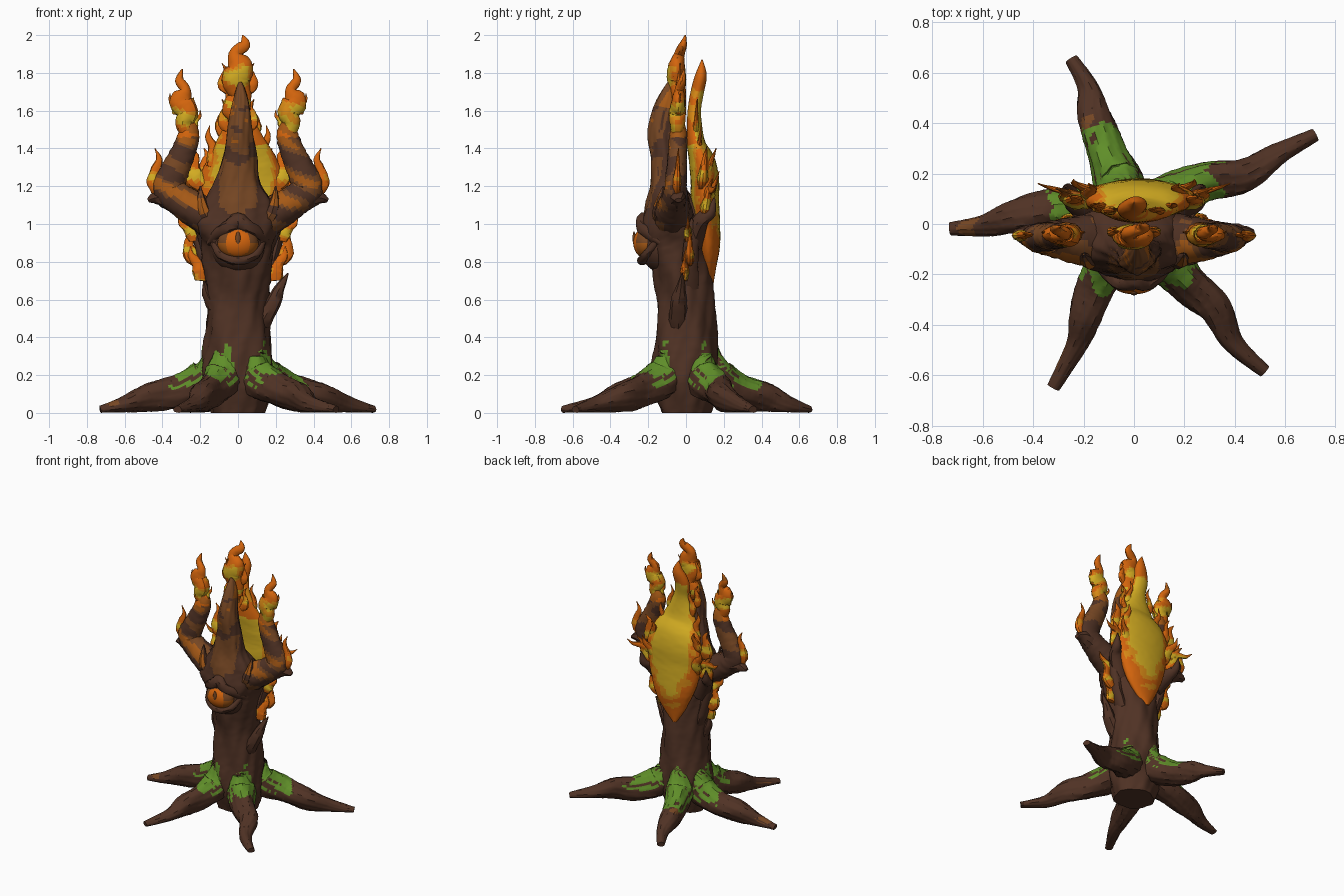
import bpy, math, random
from mathutils import Vector

random.seed(4)
if "Cube" in bpy.data.objects:
    bpy.data.objects.remove(bpy.data.objects["Cube"])


def material(name, r, g, b):
    m = bpy.data.materials.new(name)
    m.use_nodes = True
    m.diffuse_color = (r, g, b, 1)
    m.node_tree.nodes["Principled BSDF"].inputs["Base Color"].default_value = (r, g, b, 1)
    return m


MATS = [material("bark", .08, .032, .018), material("light_bark", .18, .062, .017),
        material("ember", .38, .1, .008), material("orange_flame", .66, .13, .004),
        material("amber_flame", .68, .25, .008), material("yellow_flame", .66, .42, .016),
        material("moss", .115, .27, .022)]
BARK, LIGHT, EMBER, ORANGE, AMBER, YELLOW, MOSS = range(7)


def noise(c, scale):
    """Smooth blotches between about -1 and 1."""
    x, y, z = c * scale
    return (math.sin(x + 1.7 * z) + math.sin(1.3 * y - z + 2) + math.sin(1.9 * z + .6 * x - y)) / 2.2


def finish(ob, rule, angle=40):
    for m in MATS:
        ob.data.materials.append(m)
    for p in ob.data.polygons:
        p.material_index = rule(p.center, p.normal) if callable(rule) else rule
    bpy.context.view_layer.objects.active = ob
    bpy.ops.object.select_all(action="DESELECT")
    ob.select_set(True)
    bpy.ops.object.shade_smooth_by_angle(angle=math.radians(angle))


def spline(points, steps):
    """Catmull-Rom through rows of (x, y, z, width, depth)."""
    rows = [points[0], *points, points[-1]]
    out = []
    for i in range(1, len(rows) - 2):
        for k in range(steps):
            t = k / steps
            out.append([.5 * (2 * q + (r - p) * t + (2 * p - 5 * q + 4 * r - s) * t * t
                              + (3 * q - p - 3 * r + s) * t ** 3)
                        for p, q, r, s in zip(*rows[i - 1:i + 3])])
    return out + [points[-1]]


def tube(name, points, rule, sides=10, steps=4, ref=(0, 1, 0), rough=.06, flutes=0, lobe=0, angle=40):
    """Skin an uneven tube along a smooth path."""
    rows = spline(points, steps)
    ref = Vector(ref)
    verts, faces = [], []
    for i, row in enumerate(rows):
        ahead, behind = rows[min(i + 1, len(rows) - 1)], rows[max(i - 1, 0)]
        along = (Vector(ahead[:3]) - Vector(behind[:3])).normalized()
        side = ref.cross(along).normalized()
        up = along.cross(side)
        for k in range(sides):
            a = math.tau * k / sides
            grow = 1 + random.uniform(-rough, rough)
            if flutes:
                turn = i / steps
                grow += lobe * math.sin(flutes * a + turn * 2) + lobe * .5 * math.sin(11 * a - turn * 3)
            v = Vector(row[:3]) + (side * math.cos(a) * max(row[3], .003)
                                   + up * math.sin(a) * max(row[4], .003)) * grow
            v.z = max(v.z, 0)
            verts.append(v)
    for i in range(len(rows) - 1):
        for k in range(sides):
            n = (k + 1) % sides
            faces.append((i * sides + k, i * sides + n, (i + 1) * sides + n, (i + 1) * sides + k))
    last = (len(rows) - 1) * sides
    faces += [tuple(reversed(range(sides))), tuple(range(last, last + sides))]
    me = bpy.data.meshes.new(name)
    me.from_pydata(verts, [], faces)
    me.update()
    ob = bpy.data.objects.new(name, me)
    bpy.context.collection.objects.link(ob)
    finish(ob, rule, angle)


def ball(name, loc, size, rule):
    bpy.ops.mesh.primitive_uv_sphere_add(segments=40, ring_count=28, location=loc)
    ob = bpy.context.object
    ob.name = name
    ob.scale = size
    bpy.ops.object.transform_apply(location=True)
    finish(ob, rule)


# trunk, rising into the tall front spike, with moss creeping up above each root
def trunk_rule(c, n):
    blot = noise(c, 22)
    if c.z < .5:
        crest = .12 + .24 * math.cos(5 * (math.atan2(c.y, c.x) - .58)) + .03 * noise(c, 50)
        return MOSS if .15 < c.z < crest else BARK
    if c.z > 1.62:
        return EMBER if blot > -.2 else LIGHT
    if c.z > 1.4:
        return (EMBER if blot > .6 else LIGHT) if blot > -.1 and n.y < .2 else BARK
    if c.z > 1.02 and n.y < -.3 and abs(c.x) < .1 and blot > -.4:
        return LIGHT
    return BARK


trunk = [(0, 0, 0, .14, .13), (0, 0, .14, .18, .17), (0, 0, .27, .185, .175), (0, 0, .42, .172, .16),
         (0, 0, .6, .162, .15), (0, -.02, .76, .175, .155), (0, -.035, .9, .2, .165),
         (0, -.065, 1.02, .235, .165), (0, -.09, 1.12, .18, .125), (0, -.105, 1.22, .12, .085),
         (.01, -.115, 1.36, .088, .072), (.01, -.13, 1.5, .065, .07), (.015, -.105, 1.65, .042, .05),
         (.01, -.08, 1.77, .005, .005)]
tube("trunk", trunk, trunk_rule, sides=64, steps=9, rough=.012, flutes=5, lobe=.04)


# gnarled roots with mossy shoulders
def root_rule(c, n):
    reach = math.hypot(c.x, c.y)
    if n.z > .25 and .12 < reach < .335 + .2 * c.y + .04 * noise(c, 35) and c.z > .12:
        return MOSS
    return LIGHT if c.x < -.1 and n.z > .3 and reach > .3 and noise(c, 19) > .75 else BARK


ROOTS = {"right_root": [(-.15, .04), (-.3, .06), (-.47, .03), (-.6, -.005), (-.73, -.02)],
         "back_root": [(-.05, .15), (-.11, .28), (-.16, .43), (-.18, .54), (-.25, .655)],
         "back_left_root": [(.13, .09), (.28, .17), (.44, .195), (.58, .28), (.72, .355)],
         "front_left_root": [(.1, -.11), (.21, -.23), (.32, -.33), (.39, -.47), (.52, -.585)],
         "front_right_root": [(-.08, -.12), (-.14, -.23), (-.19, -.36), (-.23, -.48), (-.32, -.65)]}
PROFILE = [(.2, .095, .1), (.12, .078, .085), (.085, .064, .075), (.045, .042, .042), (.018, .025, .018)]
for name, path in ROOTS.items():
    x, y = path[0]
    rows = [(x * .85, y * .85, .36, .03, .04)]
    rows += [(x, y, z, w, d) for (x, y), (z, w, d) in zip(path, PROFILE)]
    tube(name, rows, root_rule, sides=32, steps=14, ref=(0, 0, 1), rough=.018, flutes=3, lobe=.07)


# flames: patchy yellow heart low down, orange edges and tip
def flame_rule(low, high, shift=0):
    def rule(c, n):
        h = (c.z - low) / (high - low)
        heat = 1 - abs(h - .35) * 2.6 + .55 * noise(c, 27) + shift
        if heat > .75:
            return YELLOW
        return AMBER if heat > .5 else EMBER if heat < -.9 else ORANGE
    return rule


def lick(name, base, tip, r, sway, shift=-.2):
    """A small curling tongue of fire."""
    b, t = Vector(base), Vector(tip)
    d = t - b
    bend = Vector((d.z, 0, -d.x)) * sway
    rows = [(*(b + d * f + bend * s), r * w, r * w * .55)
            for f, s, w in ((0, 0, .7), (.25, .4, 1), (.5, .25, .65), (.75, -.25, .4), (1, 0, .03))]
    tube(name, rows, flame_rule(b.z, t.z, shift), sides=10, steps=4, rough=.1, angle=30)


def arm_rule(c, n):
    blot = noise(c, 24)
    if c.z > 1.46:
        return ORANGE if blot > 0 else EMBER
    if c.z > 1.26 or n.y < -.4 or n.z > .5:
        return (EMBER if blot > .7 else LIGHT) if blot > -.05 else BARK
    return BARK


# both arms with their fires, thorns and side flames
for s, side in ((1, "left"), (-1, "right")):
    arm = [(.08, -.06, .98, .1, .11), (.2, -.065, 1.06, .095, .1), (.31, -.06, 1.13, .085, .075),
           (.365, -.055, 1.19, .085, .06), (.335, -.05, 1.28, .075, .055), (.29, -.045, 1.38, .065, .05),
           (.26, -.04, 1.48, .055, .045), (.275, -.04, 1.57, .02, .02)]
    tube(side + "_arm", [(s * x, y, z, w, d) for x, y, z, w, d in arm], arm_rule, sides=24, steps=8, rough=.04)
    tube(side + "_elbow_thorn", [(s * .33, -.05, 1.12, .06, .055), (s * .42, -.045, 1.14, .04, .045),
                                 (s * .475, -.04, 1.125, .012, .02)], BARK, sides=8, rough=.08)
    fire = [(.25, -.04, 1.44, .03, .03), (.285, -.045, 1.53, .045, .04), (.265, -.045, 1.59, .055, .045),
            (.3, -.04, 1.65, .065, .035), (.28, -.035, 1.71, .03, .025), (.31, -.02, 1.76, .024, .018),
            (.295, -.01, 1.82, .003, .003)]
    tube(side + "_arm_flame", [(s * x, y, z, w, d) for x, y, z, w, d in fire],
         flame_rule(1.44, 1.82, -.05), sides=18, steps=6, rough=.06, angle=30)
    small = [((.33, -.04, 1.58), (.36, -.03, 1.69), .025), ((.41, -.05, 1.16), (.44, -.04, 1.4), .042),
             ((.37, -.05, 1.15), (.4, -.06, 1.27), .03), ((.23, -.04, 1.5), (.2, -.03, 1.6), .022),
             ((.2, -.01, .7), (.25, .0, .88), .045), ((.21, .02, .8), (.29, .02, .97), .045),
             ((.23, .01, .91), (.315, .01, 1.04), .04), ((.2, .09, 1.05), (.31, .14, 1.24), .05),
             ((.2, .1, 1.13), (.38, .16, 1.21), .035), ((.19, .08, 1.2), (.26, .11, 1.41), .055),
             ((.14, .06, 1.3), (.15, .08, 1.52), .04), ((.07, .05, 1.46), (.085, .06, 1.66), .03),
             ((.17, .11, 1.08), (.24, .175, 1.28), .045), ((.15, .1, 1.24), (.18, .16, 1.4), .04)]
    for i, (b, t, r) in enumerate(small):
        lick(f"{side}_lick_{i}", (s * b[0], *b[1:]), (s * t[0], *t[1:]), r, s * (.25 if i % 2 else -.2))
    tube(side + "_thorn", [(s * .1, -.09, .98, .05, .05), (s * .18, -.14, 1.06, .04, .04),
                           (s * .2, -.12, 1.2, .004, .004)], arm_rule, sides=8)
    tube(side + "_back_thorn", [(s * .14, .03, .9, .07, .06), (s * .23, .08, 1.02, .05, .04),
                                (s * .26, .13, 1.06, .03, .03), (s * .27, .15, 1.14, .004, .004)], BARK)
    tube(side + "_side_branch", [(s * .13, .02, .66, .03, .05), (s * .17, .02, .78, .035, .045),
                                 (s * .21, .03, .93, .03, .04), (s * .24, .03, 1.03, .004, .004)], BARK)
    lick(side + "_crown_lick", (s * .05, -.04, 1.7), (s * .085, -.03, 1.85), .03, s * .3, -.6)
    lick(side + "_crown_low_lick", (s * .05, -.03, 1.5), (s * .085, -.02, 1.66), .03, s * .3)

# stub branches low on the trunk
tube("left_stub", [(.12, -.04, .47, .05, .05), (.185, -.04, .58, .04, .045), (.215, -.03, .65, .03, .03),
                   (.265, -.02, .74, .004, .004)], BARK, sides=8)
tube("right_stub", [(-.12, -.03, .55, .04, .05), (-.165, -.03, .63, .025, .04),
                    (-.18, -.02, .7, .004, .004)], BARK, sides=8)


# flame above the spike, hottest in a patch near its middle
def crown_rule(c, n):
    heat = 1 - math.hypot((c.x - .005) / .062, (c.z - 1.785) / .05) + .35 * noise(c, 30)
    if heat > .1 or (c.z < 1.66 and noise(c, 40) > .35):
        return YELLOW
    return AMBER if heat > -.1 else ORANGE


tube("crown_flame", [(.01, -.05, 1.54, .03, .03), (-.01, -.045, 1.61, .075, .04), (.01, -.04, 1.68, .06, .04),
                     (-.01, -.05, 1.76, .075, .05), (.01, -.05, 1.83, .07, .045), (-.015, -.035, 1.9, .035, .028),
                     (.035, -.015, 1.95, .03, .02), (.025, -.003, 2.0, .003, .003)],
     crown_rule, sides=22, steps=6, rough=.05, angle=30)


# large flame filling the back
def back_rule(c, n):
    blot = noise(c, 24)
    d = ((c.x - .025) / .15) ** 2 + ((c.z - 1.25) / .34) ** 2 + .16 * blot
    if d < 1 or (1.48 < c.z < 1.7 and n.y > .55):
        return ORANGE if n.y < 0 and c.z > 1.42 else YELLOW
    return AMBER if d < 1.25 or (d < 2 and blot > .55) else ORANGE


back = [(0, .125, .68, .02, .02), (.01, .125, .77, .09, .035), (.02, .12, .88, .15, .06),
        (.02, .11, 1.0, .19, .07), (.02, .1, 1.12, .22, .075), (.02, .1, 1.23, .225, .075),
        (.02, .085, 1.33, .19, .07), (.015, .055, 1.42, .14, .05), (.01, .045, 1.52, .09, .04),
        (0, .045, 1.61, .06, .035), (-.01, .06, 1.7, .055, .035), (.01, .08, 1.79, .04, .03),
        (0, .085, 1.87, .003, .003)]
tube("back_flame", back, back_rule, sides=52, steps=8, rough=.012)


# eye set in a swollen knot, hooded by a brow
def eye_rule(c, n):
    return ORANGE if math.hypot(c.x, c.z - .9) < .068 else EMBER if c.z < .9 else LIGHT


ball("knot", (0, -.12, .885), (.145, .125, .145), BARK)
ball("eye", (0, -.205, .9), (.108, .074, .086), eye_rule)
ball("pupil", (0, -.275, .925), (.013, .008, .035), LIGHT)
tube("brow", [(-.15, -.13, .9, .02, .02), (-.11, -.195, .95, .025, .03), (-.05, -.235, .985, .03, .035),
              (0, -.225, 1.015, .035, .045), (.05, -.235, .985, .03, .035), (.11, -.195, .95, .025, .03),
              (.15, -.13, .9, .02, .02)], BARK, ref=(0, 0, 1), rough=.1)
tube("lower_lid", [(-.13, -.15, .91, .02, .02), (-.095, -.21, .84, .022, .022), (0, -.232, .805, .028, .025),
                   (.095, -.21, .84, .022, .022), (.13, -.15, .91, .02, .02)], BARK, ref=(0, 0, 1), rough=.08)
